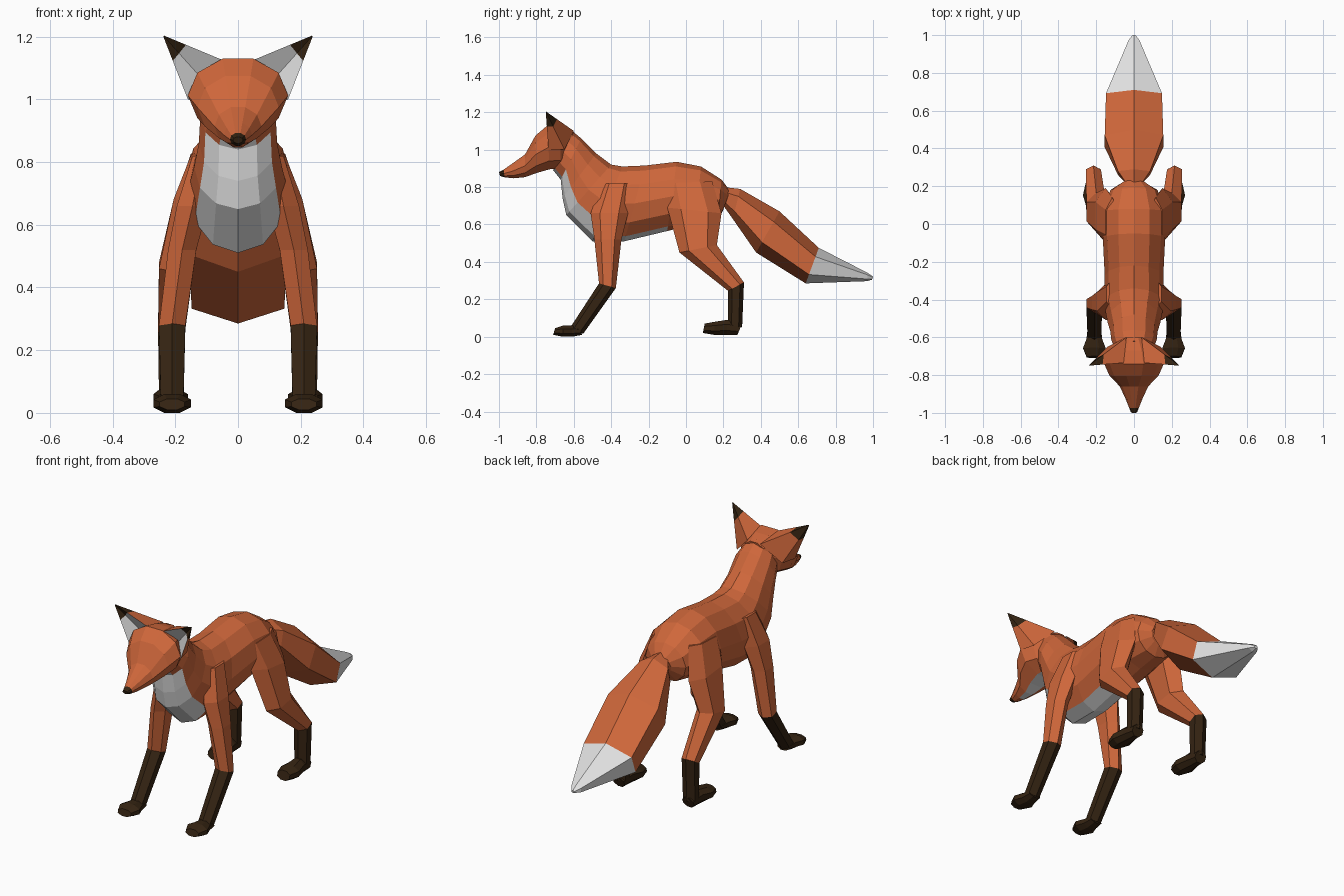
import bpy
import bmesh
import math
from mathutils import Vector

if "Cube" in bpy.data.objects:
    bpy.data.objects.remove(bpy.data.objects["Cube"], do_unlink=True)

ORANGE, WHITE, DARK = range(3)


def make_material(name, rgb):
    material = bpy.data.materials.new(name)
    material.use_nodes = True
    color = (*rgb, 1.0)
    material.diffuse_color = color
    material.node_tree.nodes["Principled BSDF"].inputs["Base Color"].default_value = color
    return material


MATERIALS = [
    make_material("orange fur", (0.62, 0.135, 0.043)),
    make_material("white fur", (0.75, 0.75, 0.75)),
    make_material("dark brown fur", (0.035, 0.017, 0.006)),
]


def ring(sides, offset, y_a, z_a, y_b, z_b, half_width, center_x=0.0):
    """Rounded cross-section spanning from point a to point b in the side plane."""
    angles = [math.tau * (i + offset) / sides for i in range(sides)]
    tall = max(math.cos(a) for a in angles)
    wide = max(math.sin(a) for a in angles)
    start, end = Vector((center_x, y_a, z_a)), Vector((center_x, y_b, z_b))
    middle, reach = (start + end) / 2, (start - end) / 2
    across = Vector((half_width, 0, 0))
    return [middle + reach * math.cos(a) / tall + across * math.sin(a) / wide
            for a in angles]


def skin(name, rings, paint, mirrored=False):
    """Join rings into a closed flat-shaded part; paint(segment, side) picks colours."""
    bm = bmesh.new()
    loops = [[bm.verts.new(p) for p in points] for points in rings]
    count = len(loops[0])
    for segment, (near, far) in enumerate(zip(loops, loops[1:])):
        for side in range(count):
            after = (side + 1) % count
            face = bm.faces.new((near[side], near[after], far[after], far[side]))
            face.material_index = paint(segment, side)
    bm.faces.new(loops[0]).material_index = paint(0, 0)
    bm.faces.new(loops[-1]).material_index = paint(len(loops) - 2, 0)
    bmesh.ops.recalc_face_normals(bm, faces=bm.faces[:])
    mesh = bpy.data.meshes.new(name)
    bm.to_mesh(mesh)
    bm.free()
    for material in MATERIALS:
        mesh.materials.append(material)
    part = bpy.data.objects.new(name, mesh)
    bpy.context.collection.objects.link(part)
    if mirrored:
        mirror = part.modifiers.new("Mirror", "MIRROR")
        mirror.use_mirror_merge = False
    return part


def loft(name, sides, offset, sections, paint, mirrored=False):
    rings = [ring(sides, offset, *section) for section in sections]
    return skin(name, rings, paint, mirrored)


# Neck and torso, with a white bib and belly
BODY_SIDES = 12


def paint_body(segment, side):
    from_bottom = abs(side + 0.5 - BODY_SIDES / 2)
    if segment in (1, 2, 3):
        return WHITE if from_bottom < 2 else ORANGE
    return WHITE if segment < 6 and from_bottom < 1 else ORANGE


loft("body", BODY_SIDES, 0, [
    (-.62, 1.11, -.71, .89, .10),
    (-.56, 1.06, -.67, .84, .12),
    (-.48, .98, -.66, .74, .125),
    (-.40, .92, -.64, .65, .14),
    (-.34, .91, -.50, .51, .16),
    (-.22, .915, -.33, .51, .155),
    (-.05, .935, -.10, .565, .165),
    (.08, .91, .05, .60, .165),
    (.19, .84, .17, .62, .125),
    (.235, .78, .20, .68, .06),
], paint_body)

# Head with a white jaw and dark nose
HEAD_SIDES = 10


def paint_head(segment, side):
    if segment == 6:
        return DARK
    underside = side == HEAD_SIDES // 2 - 1
    return WHITE if underside and segment in (1, 2, 3, 4) else ORANGE


loft("head", HEAD_SIDES, 0.5, [
    (-.60, 1.10, -.62, .98, .07),
    (-.67, 1.12, -.67, .90, .13),
    (-.74, 1.13, -.73, .895, .16),
    (-.805, 1.075, -.80, .875, .13),
    (-.86, .975, -.86, .853, .075),
    (-.93, .925, -.92, .847, .045),
    (-.975, .893, -.97, .852, .026),
    (-1, .88, -.995, .86, .016),
], paint_head)

# Ears: white inside, dark tips
ear_tip = Vector((.24, -.75, 1.205))
ear_base = [Vector(p) for p in (
    (.055, -.735, 1.128), (.11, -.69, 1.06), (.16, -.735, 1.0),
    (.14, -.65, 1.0), (.04, -.60, 1.10))]
ear_rings = [[p.lerp(ear_tip, t) for p in ear_base] for t in (0, .6, .98)]
skin("ears", ear_rings,
     lambda segment, side: DARK if segment else (WHITE if side < 2 else ORANGE),
     mirrored=True)

# Tail with a white tip
loft("tail", 6, 0, [
    (.20, .80, .20, .70, .03),
    (.29, .79, .25, .63, .085),
    (.50, .67, .375, .45, .155),
    (.71, .475, .64, .285, .148),
    (.97, .342, .97, .297, .03),
    (1, .322, .995, .305, .01),
], lambda segment, side: WHITE if segment > 2 else ORANGE)


# Legs, dark below the third ring
def paint_leg(segment, side):
    return DARK if segment > 2 else ORANGE


def paint_foot(segment, side):
    return DARK


loft("front_legs", 6, 0, [
    (-.45, .82, -.29, .82, .03, .115),
    (-.51, .66, -.31, .66, .05, .145),
    (-.49, .52, -.345, .52, .045, .178),
    (-.465, .285, -.375, .26, .042, .21),
    (-.615, .055, -.55, .015, .036, .21),
], paint_leg, mirrored=True)

loft("hind_legs", 6, 0, [
    (-.12, .82, .14, .83, .035, .115),
    (-.10, .69, .19, .66, .055, .15),
    (-.035, .45, .165, .49, .052, .20),
    (.225, .245, .31, .29, .04, .215),
    (.225, .06, .30, .05, .037, .215),
], paint_leg, mirrored=True)

# Feet
loft("front_feet", 8, 0.5, [
    (-.57, .05, -.555, .01, .036, .21),
    (-.61, .06, -.61, 0, .042, .21),
    (-.655, .06, -.66, 0, .06, .21),
    (-.70, .045, -.71, .01, .04, .21),
], paint_foot, mirrored=True)

loft("hind_feet", 8, 0.5, [
    (.30, .07, .275, .01, .034, .215),
    (.22, .09, .22, .01, .04, .215),
    (.155, .08, .15, .01, .055, .215),
    (.10, .07, .09, .02, .038, .215),
], paint_foot, mirrored=True)
